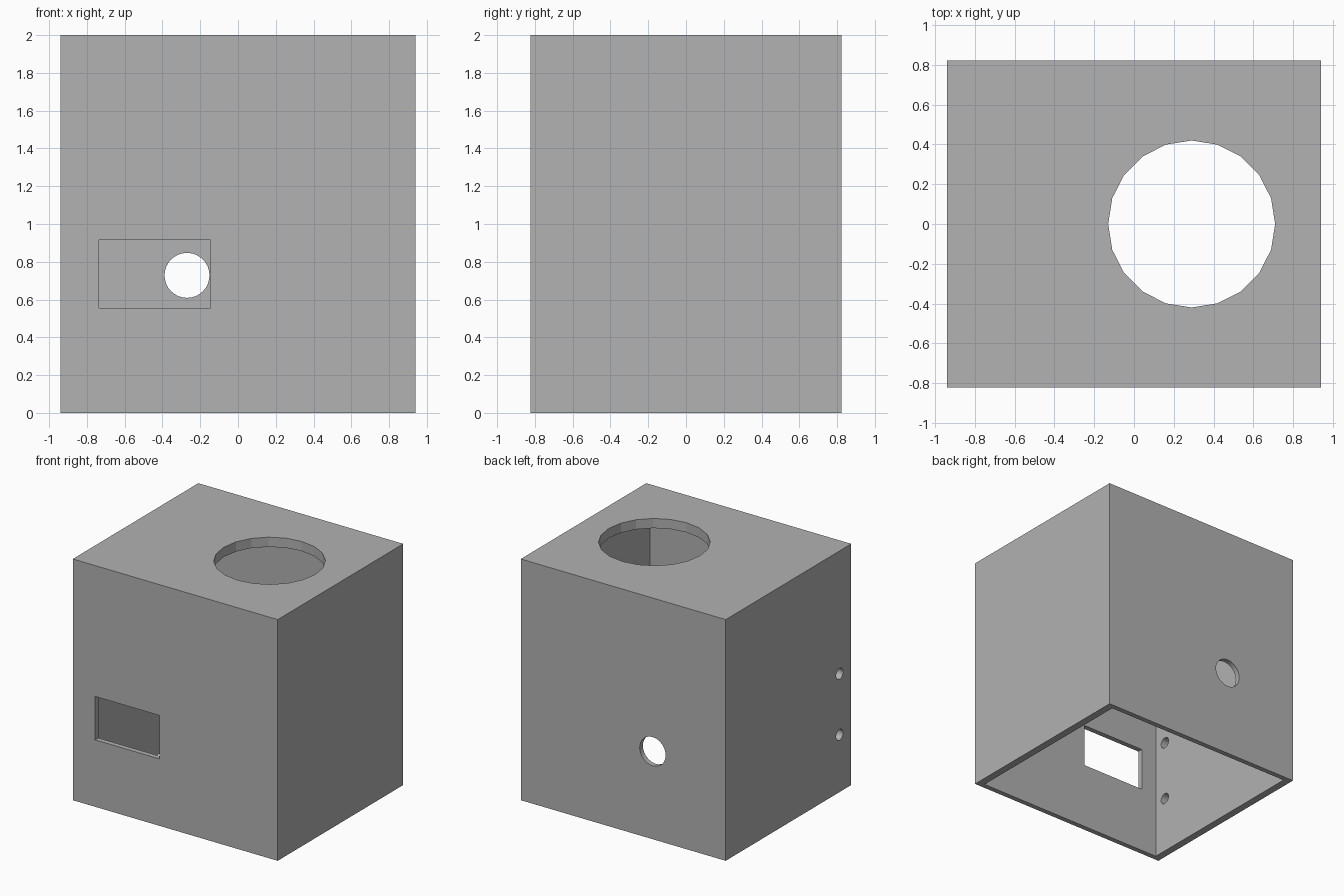
import bpy
from math import pi

default = bpy.data.objects.get("Cube")
if default:
    bpy.data.objects.remove(default, do_unlink=True)

WIDTH, DEPTH, HEIGHT = 1.88, 1.645, 2.0
SIDE_WALL, FRONT_WALL, ROOF = 0.062, 0.042, 0.08

grey = bpy.data.materials.new("plain grey")
grey.use_nodes = True
colour = (0.445, 0.445, 0.445, 1)
grey.diffuse_color = colour
grey.node_tree.nodes["Principled BSDF"].inputs["Base Color"].default_value = colour


def box(name, size, centre):
    bpy.ops.mesh.primitive_cube_add(size=1, location=centre)
    ob = bpy.context.object
    ob.name = name
    ob.scale = size
    bpy.ops.object.transform_apply(location=False, rotation=False, scale=True)
    ob.data.materials.append(grey)
    return ob


def drill(name, radius, length, centre, sides=32, rotation=(0, 0, 0)):
    bpy.ops.mesh.primitive_cylinder_add(vertices=sides, radius=radius, depth=length,
                                        location=centre, rotation=rotation)
    ob = bpy.context.object
    ob.name = name
    ob.data.materials.append(grey)
    return ob


def cut(target, cutter):
    mod = target.modifiers.new(cutter.name, 'BOOLEAN')
    mod.operation = 'DIFFERENCE'
    mod.solver = 'EXACT'
    mod.object = cutter
    bpy.context.view_layer.objects.active = target
    bpy.ops.object.modifier_apply(modifier=mod.name)
    bpy.data.objects.remove(cutter, do_unlink=True)


# Hollow housing, open at the bottom
housing = box("housing", (WIDTH, DEPTH, HEIGHT), (0, 0, HEIGHT / 2))
cut(housing, box("cavity", (WIDTH - 2 * SIDE_WALL, DEPTH - 2 * FRONT_WALL, HEIGHT),
                 (0, 0, HEIGHT / 2 - ROOF)))

# Large round opening in the roof
cut(housing, drill("roof_opening", 0.42, 0.4, (0.29, 0, HEIGHT), sides=20))

# Rectangular window in the front wall
cut(housing, box("front_window", (0.59, 0.3, 0.36), (-0.44, -DEPTH / 2, 0.735)))

# Round cable hole in the back wall
cut(housing, drill("cable_hole", 0.119, 0.3, (-0.27, DEPTH / 2, 0.728),
                   rotation=(pi / 2, 0, 0)))

# Pair of small screw holes in the side wall
for z in (0.475, 0.98):
    cut(housing, drill("screw_hole", 0.045, 0.3, (-WIDTH / 2, -0.67, z),
                       rotation=(0, pi / 2, 0)))
